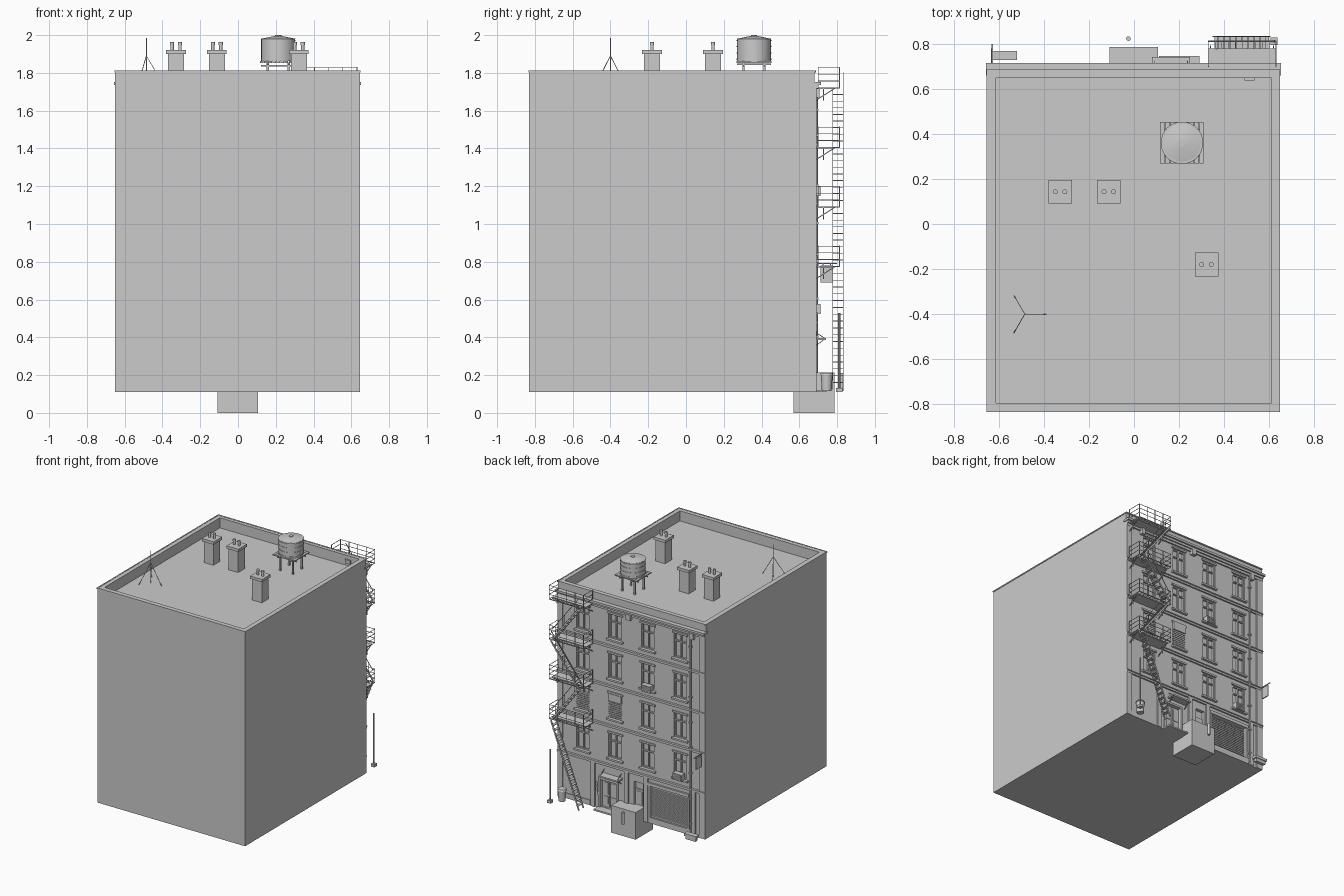
import bpy, bmesh, math
from mathutils import Vector, Matrix

GREY = bpy.data.materials.new("plain_grey")
GREY.diffuse_color = (0.6, 0.6, 0.6, 1)
WALL = 0.68                       # plane of the detailed rear wall


class Part:
    """Collects primitives in one mesh, then becomes a named object."""
    def __init__(self, name):
        self.name, self.bm = name, bmesh.new()

    def box(self, x0, x1, y0, y1, z0, z1):
        m = Matrix.Translation(((x0+x1)/2, (y0+y1)/2, (z0+z1)/2)) @ Matrix.Diagonal((x1-x0, y1-y0, z1-z0, 1))
        bmesh.ops.create_cube(self.bm, size=1, matrix=m)

    def bar(self, p, q, w=0.005, h=None):
        p, q = Vector(p), Vector(q)
        d = q - p
        m = Matrix.Translation((p+q)/2) @ d.to_track_quat('Z', 'Y').to_matrix().to_4x4()
        bmesh.ops.create_cube(self.bm, size=1, matrix=m @ Matrix.Diagonal((w, h or w, d.length, 1)))

    def cyl(self, x, y, z0, z1, r, r2=None, n=16):
        bmesh.ops.create_cone(self.bm, cap_ends=True, segments=n, radius1=r, radius2=r if r2 is None else r2,
                              depth=z1-z0, matrix=Matrix.Translation((x, y, (z0+z1)/2)))

    def done(self, smooth=False):
        me = bpy.data.meshes.new(self.name)
        self.bm.to_mesh(me)
        self.bm.free()
        me.materials.append(GREY)
        ob = bpy.data.objects.new(self.name, me)
        bpy.context.collection.objects.link(ob)
        if smooth:
            bpy.ops.object.select_all(action='DESELECT')
            ob.select_set(True)
            bpy.context.view_layer.objects.active = ob
            bpy.ops.object.shade_smooth_by_angle(angle=math.radians(35))
        return ob


COLS = (0.427, 0.143, -0.143, -0.427)
ROWS = (0.63, 0.945, 1.26, 1.575)
HW, HH = 0.058, 0.098             # half window size
DOOR = (0.13, 0.27, 0.1, 0.34)
SIDE_DOOR = (-0.1, -0.02, 0.1, 0.40)
SHUTTER = (-0.5, -0.16, 0.16, 0.415)

# main block, with roof well, window and door openings cut in
body = Part("building_block")
body.box(-0.65, 0.645, -0.832, WALL, 0.11, 1.81)
body = body.done()
cut = Part("opening_cutter")
cut.box(-0.613, 0.61, -0.795, 0.649, 1.73, 1.9)
for x in COLS:
    for z in ROWS:
        cut.box(x-HW, x+HW, WALL-0.022, 0.8, z-HH, z+HH)
for x0, x1, z0, z1 in (DOOR, SIDE_DOOR, SHUTTER):
    cut.box(x0, x1, WALL-0.025, 0.8, max(z0, 0.125), z1)
cut = cut.done()
cut.hide_render = True
cut.hide_viewport = True
cut.display_type = 'WIRE'
mod = body.modifiers.new("openings", 'BOOLEAN')
mod.operation, mod.solver, mod.object = 'DIFFERENCE', 'EXACT', cut

# parapet lip
p = Part("parapet_lip")
for a in ((-0.654, -0.645, -0.835, 0.685), (0.64, 0.649, -0.835, 0.685),
          (-0.645, 0.64, -0.835, -0.826), (-0.645, 0.64, WALL-0.005, 0.687)):
    p.box(*a, 1.803, 1.812)
p.done()

# cornice, string courses
p = Part("cornice")
p.box(-0.657, 0.652, 0.66, 0.715, 1.735, 1.752)
p.box(-0.65, 0.645, 0.67, 0.702, 1.718, 1.735)
p.box(-0.65, 0.645, 0.67, 0.692, 1.70, 1.718)
for x in (-0.54, 0.5):
    p.box(x-0.015, x+0.015, 0.67, 0.708, 1.67, 1.72)
p.box(0.49, 0.535, 0.637, 0.65, 1.75, 1.78)
p.done()
p = Part("string_courses")
for z in (0.47, 0.785, 1.10, 1.415):
    p.box(-0.65, 0.645, 0.67, 0.692, z-0.010, z+0.010)
    p.box(-0.65, 0.645, 0.67, 0.698, z+0.004, z+0.011)
p.done()

# pilasters and base course
p = Part("pilasters")
for x0, x1 in ((-0.65, -0.595), (0.6, 0.645)):
    p.box(x0, x1, 0.67, 0.69, 0.11, 1.71)
for x in (0.335, 0.04, -0.13, -0.545):
    p.box(x-0.017, x+0.017, 0.67, 0.692, 0.11, 0.46)
p.box(0.36, 0.595, 0.67, 0.686, 0.11, 0.15)
p.box(-0.52, -0.15, 0.67, 0.69, 0.11, 0.155)
p.done()

# windows: frame, mullion, rail, sill and lintel
frames, sills, louvres = Part("window_frames"), Part("window_sills"), Part("window_louvres")
for x in COLS:
    for z in ROWS:
        y0, y1 = WALL-0.02, WALL-0.006
        for s in (-1, 1):
            a, b = sorted((x+s*HW, x+s*(HW-0.009)))
            frames.box(a, b, y0, y1, z-HH, z+HH)
            a, b = sorted((z+s*HH, z+s*(HH-0.009)))
            frames.box(x-HW, x+HW, y0, y1, a, b)
        frames.box(x-0.005, x+0.005, y0, y1, z-HH, z+HH)
        frames.box(x-HW, x+HW, y0, y1, z+0.03, z+0.039)
        sills.box(x-HW-0.012, x+HW+0.012, 0.67, 0.699, z-HH-0.014, z-HH)
        sills.box(x-HW-0.01, x+HW+0.01, 0.67, 0.688, z+HH, z+HH+0.014)
        if z == ROWS[1] and x > 0:          # slatted windows
            for i in range(9):
                h = z-HH+0.012+i*0.015
                louvres.bar((x-HW, WALL, h), (x+HW, WALL, h), 0.004, 0.012)
            if x < 0.3:
                louvres.box(x-HW, x+HW, WALL-0.01, WALL+0.012, z+0.04, z+HH)
for q in (frames, sills, louvres):
    q.done()

# air conditioners and wall boxes
p = Part("air_conditioners")
for x, z in ((-0.143, 1.175), (-0.42, 0.55)):
    p.box(x-0.04, x+0.04, 0.67, 0.712, z-0.026, z+0.026)
    for i in range(4):
        p.box(x-0.033, x+0.033, 0.711, 0.715, z-0.02+i*0.011, z-0.015+i*0.011)
p.box(-0.005, 0.035, 0.67, 0.708, 1.675, 1.72)
for x, z in ((0.30, 0.26), (0.30, 0.30), (0.285, 0.23)):
    p.box(x-0.01, x+0.01, 0.67, 0.692, z-0.013, z+0.013)
p.done()

# drainpipe
p = Part("drainpipe")
p.cyl(-0.525, 0.692, 0.13, 1.69, 0.007, n=8)
for i in range(8):
    p.box(-0.535, -0.515, 0.67, 0.702, 0.2+i*0.2, 0.21+i*0.2)
p.done()

# entrance: double door, canopy, step, narrow side door
p = Part("entrance_doors")
for x0, x1 in ((0.135, 0.197), (0.203, 0.265), (-0.095, -0.025)):
    top = 0.335 if x0 > 0 else 0.34
    p.box(x0, x1, 0.65, 0.665, 0.125, top)
    p.box(x0+0.012, x1-0.012, 0.66, 0.669, 0.15, 0.21)
    p.box(x0+0.012, x1-0.012, 0.66, 0.669, 0.225, top-0.015)
for x in (0.122, 0.278):
    p.box(x-0.008, x+0.008, 0.67, 0.69, 0.11, 0.35)
p.box(0.114, 0.286, 0.67, 0.69, 0.34, 0.355)
p.box(0.11, 0.29, 0.67, 0.745, 0.11, 0.122)
p.done()
p = Part("entrance_canopy")
p.box(0.08, 0.248, 0.67, 0.742, 0.385, 0.397)
for x in (0.09, 0.238):
    p.bar((x, 0.68, 0.43), (x, 0.735, 0.395), 0.004)
    p.bar((x, 0.68, 0.35), (x, 0.73, 0.388), 0.004)
p.done()

# roller shutter
p = Part("roller_shutter")
n = 16
for i in range(n):
    z = 0.168 + i*0.0145
    p.bar((-0.495, 0.663, z), (-0.165, 0.663, z), 0.010, 0.010)
for x in (-0.5, -0.16):
    p.box(x-0.008, x+0.008, 0.65, 0.69, 0.155, 0.42)
p.box(-0.51, -0.15, 0.65, 0.694, 0.405, 0.43)
p.done()

# blade sign on a bracket
p = Part("hanging_sign")
p.box(-0.634, -0.626, 0.712, 0.778, 0.69, 0.78)
p.bar((-0.63, 0.68, 0.79), (-0.63, 0.80, 0.79), 0.006)
for y in (0.725, 0.765):
    p.bar((-0.63, y, 0.775), (-0.63, y, 0.79), 0.004)
p.done()

# street furniture
p = Part("pavement_crate")
p.box(-0.108, 0.106, 0.57, 0.785, 0.0, 0.215)
p.done()
p = Part("bollard")
p.cyl(-0.025, 0.823, 0.115, 0.21, 0.01, n=12)
p.done(True)
p = Part("corner_bench")
p.box(-0.625, -0.52, 0.728, 0.768, 0.135, 0.155)
p.box(-0.615, -0.53, 0.735, 0.762, 0.11, 0.135)
p.done()
p = Part("trash_can")
p.cyl(0.565, 0.745, 0.115, 0.20, 0.026, 0.031)
p.cyl(0.565, 0.745, 0.20, 0.212, 0.035, 0.03)
p.done(True)
p = Part("street_pole")
p.box(0.607, 0.637, 0.795, 0.828, 0.11, 0.132)
p.cyl(0.622, 0.811, 0.13, 0.53, 0.006, n=8)
p.done()

# fire escape landings with slatted decks, brackets and railings
LEVELS = (1.72, 1.405, 1.09, 0.775)
X0, X1, YO = 0.33, 0.63, 0.812
p = Part("fire_escape_landings")
for z in LEVELS:
    p.box(X0, X1, 0.675, 0.775, z-0.004, z+0.003)
    for y in (0.775, YO):
        p.bar((X0, y, z), (X1, y, z), 0.006)
    for i in range(11):
        x = X0 + i*(X1-X0)/10
        p.bar((x, 0.775, z), (x, YO, z), 0.003)
    for x in (X0+0.01, X1-0.01):
        p.bar((x, 0.728, z-0.065), (x, 0.728, z), 0.006)
        p.bar((x, 0.68, z-0.07), (x, 0.79, z), 0.005)
p.done()
p = Part("fire_escape_railings")
for z in LEVELS:
    for i in range(5):
        x = X0 + i*(X1-X0)/4
        p.bar((x, YO, z), (x, YO, z+0.11), 0.004)
    for h in (0.037, 0.073, 0.108):
        p.bar((X0, YO, z+h), (X1, YO, z+h), 0.003)
        for x in (X0, X1):
            p.bar((x, 0.70, z+h), (x, YO, z+h), 0.003)
    for x in (X0, X1):
        p.bar((x, 0.70, z), (x, 0.70, z+0.11), 0.004)
p.done()

# zigzag stair flights
p = Part("fire_escape_stairs")
flights = ((0.36, 1.72, 0.60, 1.405, 9), (0.60, 1.405, 0.36, 1.09, 9),
           (0.36, 1.09, 0.60, 0.775, 9), (0.60, 0.775, 0.355, 0.125, 18))
for xa, za, xb, zb, n in flights:
    for y in (0.777, 0.833):
        p.bar((xa, y, za), (xb, y, zb), 0.004, 0.012)
    for i in range(1, n):
        t = i/n
        x, z = xa+(xb-xa)*t, za+(zb-za)*t
        p.box(x-0.012, x+0.012, 0.777, 0.833, z-0.002, z+0.002)
    if n == 9:                              # handrail
        p.bar((xa, 0.833, za+0.08), (xb, 0.833, zb+0.08), 0.004)
        for t in (0.15, 0.5, 0.85):
            x, z = xa+(xb-xa)*t, za+(zb-za)*t
            p.bar((x, 0.833, z), (x, 0.833, z+0.08), 0.003)
p.done()

# roof chimneys with pots
p = Part("chimneys")
for x, y in ((-0.328, 0.143), (-0.112, 0.143), (0.322, -0.18)):
    p.box(x-0.042, x+0.042, y-0.042, y+0.042, 1.725, 1.905)
    p.box(x-0.052, x+0.052, y-0.053, y+0.053, 1.9, 1.922)
    for s in (-0.021, 0.021):
        p.cyl(x+s, y, 1.92, 1.95, 0.009, n=12)
        p.cyl(x+s, y, 1.948, 1.963, 0.011, n=12)
p.done()

# water tank on a stand
TX, TY = 0.213, 0.36
p = Part("water_tank")
p.cyl(TX, TY, 1.862, 1.982, 0.09, n=32)
p.cyl(TX, TY, 1.98, 1.996, 0.094, 0.016, n=32)
p.cyl(TX, TY, 1.992, 2.0, 0.016, n=16)
for z in (1.872, 1.905, 1.94, 1.972):
    p.cyl(TX, TY, z-0.003, z+0.003, 0.0925, n=32)
p.done(True)
p = Part("tank_stand")
for i in range(9):
    x = TX - 0.087 + i*0.02175
    p.box(x-0.0095, x+0.0095, TY-0.092, TY+0.092, 1.853, 1.862)
for s in (-0.055, 0.055):
    p.bar((TX-0.09, TY+s, 1.838), (TX+0.09, TY+s, 1.838), 0.007)
    p.bar((TX+s, TY-0.09, 1.846), (TX+s, TY+0.09, 1.846), 0.009)
    for t in (-0.055, 0.055):
        p.box(TX+s-0.006, TX+s+0.006, TY+t-0.006, TY+t+0.006, 1.725, 1.855)
p.done()

# roof antenna on a tripod
AX, AY = -0.485, -0.4
p = Part("roof_antenna")
p.cyl(AX, AY, 1.73, 1.985, 0.003, n=8)
for k in range(3):
    a = k*2*math.pi/3
    c, s = math.cos(a), math.sin(a)
    p.bar((AX, AY, 1.89), (AX+0.095*c, AY+0.095*s, 1.73), 0.003)
p.done()
